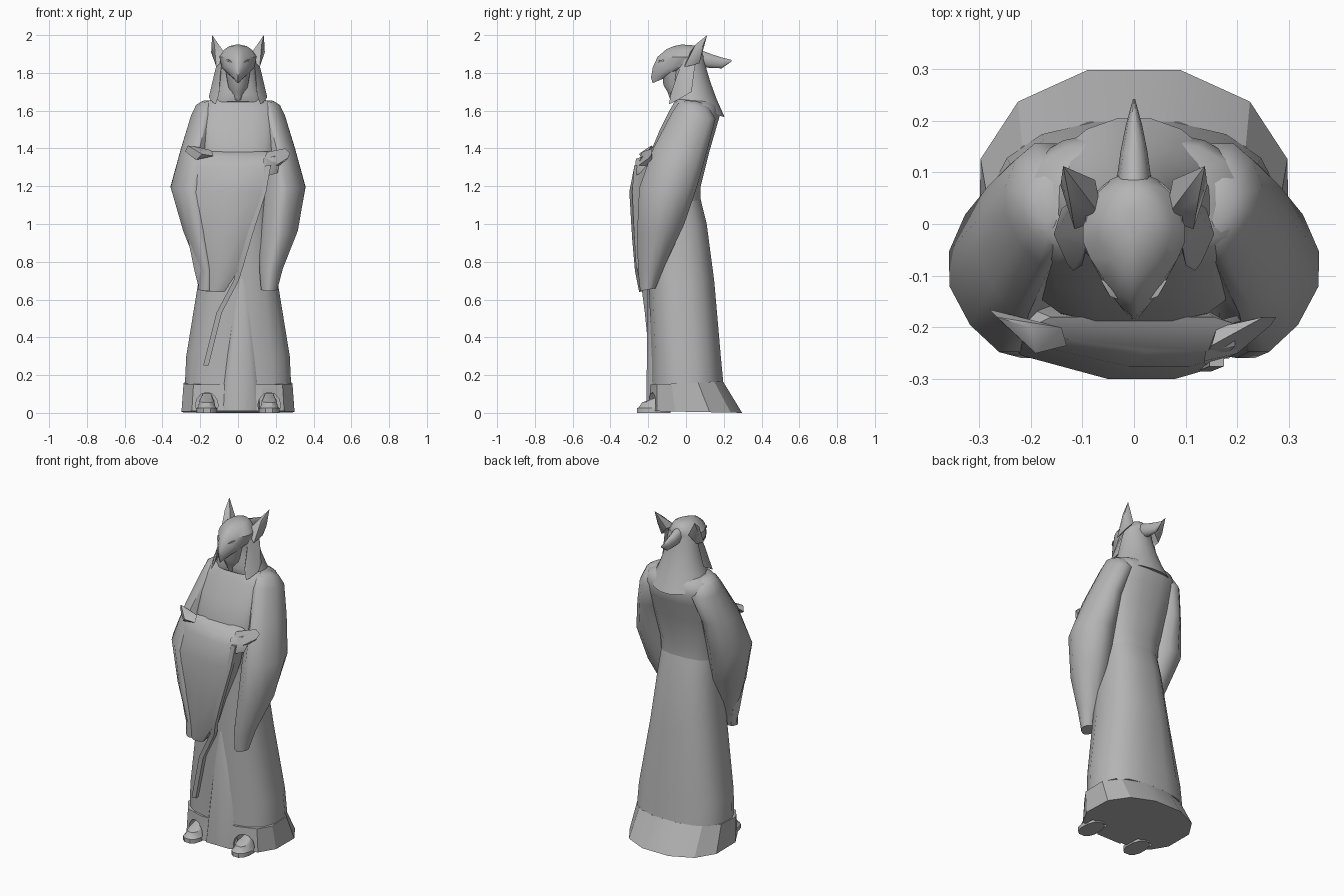
import bpy, bmesh, math

stone = bpy.data.materials.new("grey stone")
stone.diffuse_color = (0.46, 0.46, 0.46, 1)


def finish(name, bm, angle=35):
    bmesh.ops.recalc_face_normals(bm, faces=bm.faces)
    me = bpy.data.meshes.new(name)
    bm.to_mesh(me)
    bm.free()
    me.materials.append(stone)
    ob = bpy.data.objects.new(name, me)
    bpy.context.collection.objects.link(ob)
    bpy.ops.object.select_all(action='DESELECT')
    ob.select_set(True)
    bpy.context.view_layer.objects.active = ob
    bpy.ops.object.shade_smooth_by_angle(angle=math.radians(angle))
    return ob


def skin(name, loops, angle=35):
    """Closed surface through rings of points."""
    bm = bmesh.new()
    loops = [[bm.verts.new(p) for p in loop] for loop in loops]
    n = len(loops[0])
    for a, b in zip(loops, loops[1:]):
        for i in range(n):
            j = (i + 1) % n
            bm.faces.new((a[i], a[j], b[j], b[i]))
    bm.faces.new(loops[0])
    bm.faces.new(loops[-1])
    return finish(name, bm, angle)


def loft(name, rings, n=16, ef=1.0, eb=1.0, side=1, angle=35, section=None):
    """Rings are (z front, z back, x min, x max, y front, y back)."""
    if not section:  # rounded section as fractions of the ring's box
        section = []
        for i in range(n):
            a = 2 * math.pi * (i + 0.5) / n
            c, s = math.cos(a), math.sin(a)
            e = ef if s < 0 else eb
            section.append(((math.copysign(abs(c) ** e, c) + 1) / 2,
                            (math.copysign(abs(s) ** e, s) + 1) / 2))
    return skin(name, [[(side * (x0 + (x1 - x0) * u), yf + (yb - yf) * k, zf + (zb - zf) * k)
                        for u, k in section] for zf, zb, x0, x1, yf, yb in rings], angle)


def hull(name, pts, side=1, angle=50):
    bm = bmesh.new()
    for x, y, z in pts:
        bm.verts.new((side * x, y, z))
    out = bmesh.ops.convex_hull(bm, input=bm.verts)
    bmesh.ops.delete(bm, geom=list(set(out["geom_interior"])), context='VERTS')
    return finish(name, bm, angle)


def strip(name, path, w, d):
    """Flat band with a rectangular section following a path."""
    return skin(name, [[(x + sx * w, y + sy * d, z)
                        for sx, sy in ((-1, -1), (1, -1), (1, 1), (-1, 1))] for x, y, z in path])


def cone(name, path, n=10):
    """Round horn through (x, y, z, x radius, z radius) along y."""
    return skin(name, [[(x + rx * math.cos(2 * math.pi * i / n), y,
                         z + rz * math.sin(2 * math.pi * i / n)) for i in range(n)]
                       for x, y, z, rx, rz in path], 50)


# Long skirt, with a flared hem
loft("skirt", [
    (0.15, 0.165, -0.285, 0.285, -0.185, 0.20),
    (0.30, 0.30, -0.278, 0.278, -0.185, 0.187),
    (0.70, 0.70, -0.212, 0.212, -0.20, 0.152),
    (1.00, 1.00, -0.18, 0.18, -0.20, 0.112),
    (1.15, 1.15, -0.17, 0.17, -0.20, 0.075)], ef=0.75, eb=0.8)
hem = loft("hem", [
    (0.01, 0.0, -0.306, 0.306, -0.205, 0.305),
    (0.15, 0.165, -0.295, 0.295, -0.192, 0.203)], n=12, ef=0.65, eb=0.9, angle=25)

# Arched openings in the hem above the feet
for s in (-1, 1):
    bpy.ops.mesh.primitive_cylinder_add(vertices=12, radius=0.06, depth=0.2,
                                        location=(s * 0.165, -0.2, 0.04),
                                        rotation=(math.pi / 2, 0, 0))
    cutter = bpy.context.object
    cutter.name = "hem_cutter"
    cutter.scale = (1, 1.15, 1)
    cutter.hide_render = True
    cutter.hide_set(True)
    mod = hem.modifiers.new("arch", 'BOOLEAN')
    mod.object = cutter
    mod.solver = 'EXACT'

# Central pleat on the skirt front
hull("front_pleat", [(-0.10, -0.17, 0.01), (0.12, -0.17, 0.01), (-0.07, -0.21, 0.01),
                     (0.09, -0.21, 0.01), (0.0, -0.18, 0.78), (0.05, -0.18, 0.72),
                     (0.02, -0.203, 0.70)])

# Torso with sloping chest
loft("torso", [
    (1.10, 1.10, -0.17, 0.17, -0.19, 0.08),
    (1.20, 1.20, -0.18, 0.18, -0.20, 0.08),
    (1.38, 1.38, -0.21, 0.21, -0.19, 0.125),
    (1.50, 1.50, -0.22, 0.22, -0.14, 0.16),
    (1.60, 1.57, -0.22, 0.22, -0.09, 0.18),
    (1.65, 1.62, -0.20, 0.20, -0.06, 0.165),
    (1.67, 1.66, -0.11, 0.11, -0.05, 0.13)], ef=0.65, eb=0.8, angle=50)

for s, tag in ((-1, "left"), (1, "right")):
    # Wide hanging sleeve, the left one slimmer below the elbow
    low = 0.322 if s > 0 else 0.295
    loft(tag + "_sleeve", [
        (1.655, 1.645, 0.13, 0.19, 0.0, 0.08),
        (1.64, 1.615, 0.10, 0.225, -0.045, 0.125),
        (1.59, 1.555, 0.09, 0.252, -0.08, 0.16),
        (1.40, 1.40, 0.13, 0.305, -0.18, 0.12),
        (1.19, 1.20, 0.12, 0.362, -0.255, 0.065),
        (0.94, 1.00, 0.11, low, -0.265, -0.005),
        (0.75, 0.78, 0.11, low - 0.082, -0.257, -0.11),
        (0.645, 0.66, 0.12, 0.21, -0.245, -0.16)], n=12, ef=1.35, side=s, angle=45)
    # Foot
    loft(tag + "_foot", [
        (0.0, 0.0, 0.11, 0.22, -0.262, -0.08),
        (0.025, 0.025, 0.11, 0.22, -0.262, -0.08),
        (0.03, 0.035, 0.118, 0.212, -0.252, -0.08),
        (0.055, 0.075, 0.125, 0.205, -0.235, -0.08),
        (0.07, 0.11, 0.14, 0.19, -0.19, -0.08)], n=12, ef=0.8, side=s)
    # Tall pointed ear
    hull(tag + "_ear", [(0.06, 0.01, 1.89), (0.115, -0.01, 1.83), (0.075, 0.085, 1.90),
                        (0.12, 0.07, 1.85), (0.142, 0.075, 1.91), (0.125, 0.05, 1.95),
                        (0.137, 0.112, 2.0)], side=s)
    # Lappet hanging beside the face
    hull(tag + "_lappet", [(0.085, -0.02, 1.86), (0.11, 0.05, 1.86), (0.095, -0.05, 1.78),
                           (0.14, 0.03, 1.70), (0.155, -0.02, 1.67), (0.10, -0.08, 1.69),
                           (0.118, -0.09, 1.635), (0.13, -0.075, 1.64)], side=s)
    # Slanted eye
    hull(tag + "_eye", [(0.030, -0.146, 1.855), (0.064, -0.109, 1.872), (0.055, -0.127, 1.857),
                        (0.045, -0.105, 1.87), (0.046, -0.140, 1.868)], side=s)

# Big sleeve draped across the front, sloping back into the left arm
loft("front_drape", [
    (0.64, 0.655, -0.205, -0.07, -0.248, -0.165),
    (0.75, 0.75, -0.23, 0.0, -0.27, -0.16),
    (0.92, 0.92, -0.265, 0.055, -0.285, -0.15),
    (1.17, 1.17, -0.305, 0.145, -0.30, -0.15),
    (1.30, 1.30, -0.25, 0.17, -0.275, -0.16),
    (1.35, 1.385, -0.20, 0.195, -0.245, -0.18)],
    section=[(0, 0.7), (0.2, 0.3), (0.57, 0), (0.85, 0), (1, 0.13), (1, 0.8), (0.9, 1), (0.1, 1)])

# Folded edge running diagonally down the front
strip("diagonal_edge", [(0.16, -0.26, 1.31), (0.135, -0.27, 1.17), (0.065, -0.26, 0.95),
                        (0.015, -0.25, 0.78), (-0.01, -0.225, 0.70), (-0.10, -0.203, 0.53),
                        (-0.17, -0.175, 0.25)], 0.014, 0.015)

# Hands held at the waist
hull("left_hand", [(-0.28, -0.165, 1.385), (-0.265, -0.18, 1.415), (-0.25, -0.195, 1.36),
                   (-0.20, -0.20, 1.405), (-0.19, -0.25, 1.37), (-0.13, -0.235, 1.36),
                   (-0.14, -0.20, 1.39), (-0.22, -0.22, 1.34)])
hull("right_hand", [(0.275, -0.18, 1.375), (0.25, -0.18, 1.40), (0.265, -0.195, 1.35),
                    (0.20, -0.25, 1.31), (0.15, -0.235, 1.38), (0.14, -0.25, 1.33),
                    (0.16, -0.20, 1.37), (0.22, -0.18, 1.30)])
hull("right_cuff", [(0.135, -0.265, 1.345), (0.20, -0.25, 1.32), (0.14, -0.275, 1.25),
                    (0.21, -0.24, 1.27), (0.15, -0.19, 1.37), (0.225, -0.17, 1.36)])

# Hood falling onto the shoulders, pointed at the back
loft("hood", [
    (1.65, 1.565, -0.165, 0.165, -0.075, 0.207),
    (1.685, 1.66, -0.14, 0.14, -0.085, 0.165),
    (1.74, 1.74, -0.115, 0.115, -0.07, 0.135),
    (1.82, 1.82, -0.10, 0.10, -0.07, 0.11),
    (1.89, 1.89, -0.095, 0.095, -0.08, 0.095)], ef=0.9, eb=1.0)

# Beaked head
loft("head", [
    (1.745, 1.80, -0.02, 0.02, -0.178, -0.05),
    (1.775, 1.81, -0.05, 0.05, -0.187, 0.0),
    (1.83, 1.83, -0.088, 0.088, -0.178, 0.09),
    (1.885, 1.885, -0.10, 0.10, -0.153, 0.10),
    (1.925, 1.92, -0.075, 0.075, -0.105, 0.085),
    (1.942, 1.94, -0.048, 0.048, -0.065, 0.065),
    (1.95, 1.947, -0.015, 0.015, -0.025, 0.03)], n=20, ef=1.45)

# Lower face and chin
loft("chin", [
    (1.655, 1.66, -0.03, 0.03, -0.085, 0.0),
    (1.70, 1.70, -0.045, 0.045, -0.10, 0.0),
    (1.735, 1.735, -0.055, 0.055, -0.122, 0.0),
    (1.82, 1.82, -0.07, 0.07, -0.13, 0.0)], n=12, ef=1.2)

# Crest pointing backwards
cone("back_crest", [(0, 0.04, 1.895, 0.02, 0.045), (0, 0.09, 1.873, 0.033, 0.045),
                    (0, 0.14, 1.861, 0.026, 0.038), (0, 0.19, 1.853, 0.016, 0.03),
                    (0, 0.242, 1.865, 0.002, 0.004)])
